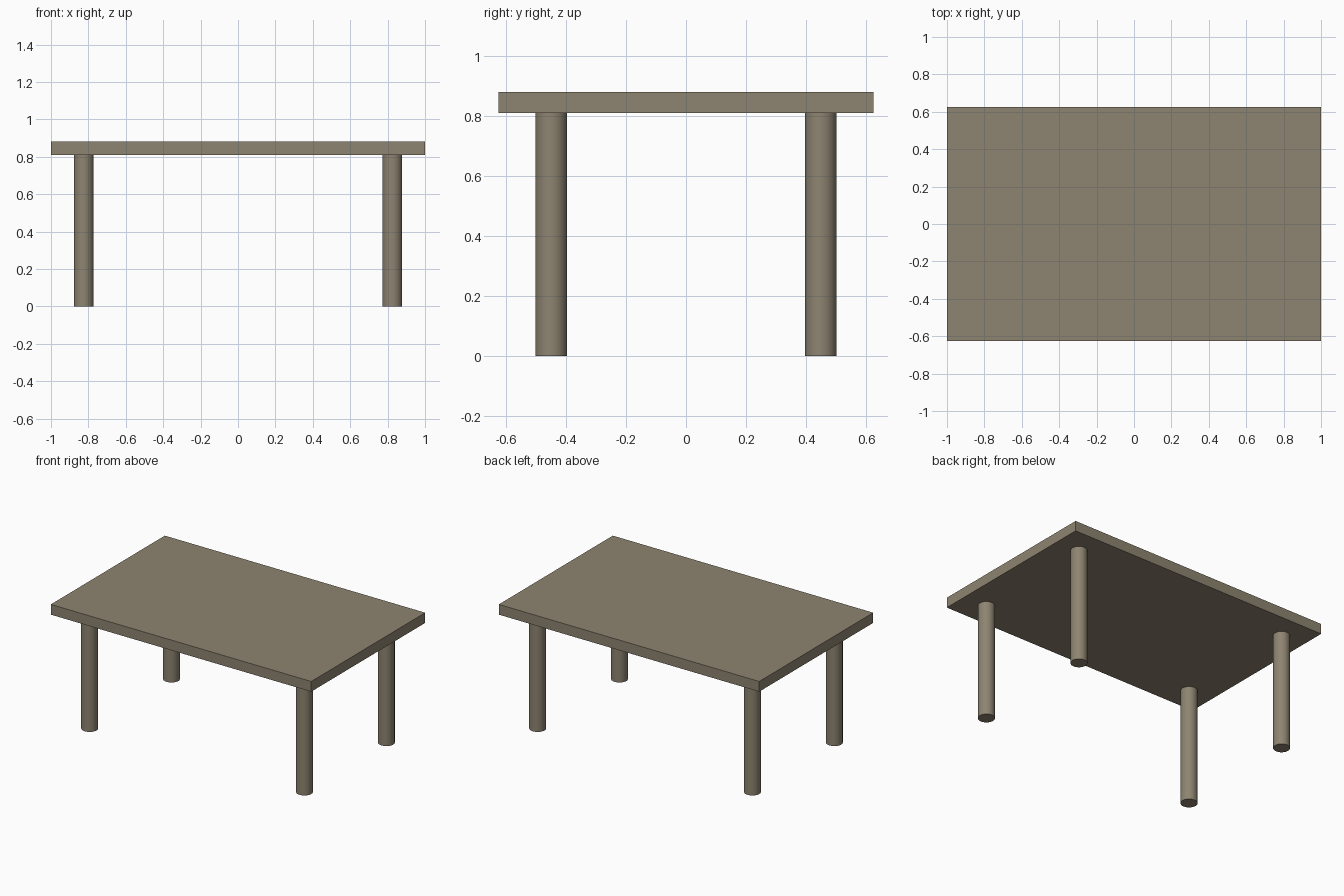
import bpy
import math

if "Cube" in bpy.data.objects:
    bpy.data.objects.remove(bpy.data.objects["Cube"])

# Single flat colour
wood = bpy.data.materials.new("grey brown wood")
wood.diffuse_color = (0.27, 0.231, 0.165, 1.0)
wood.use_nodes = True
wood.node_tree.nodes["Principled BSDF"].inputs["Base Color"].default_value = wood.diffuse_color

TOP_Z, UNDER_Z = 0.881, 0.81

# Table top slab
bpy.ops.mesh.primitive_cube_add(size=1, location=(0, 0, (TOP_Z + UNDER_Z) / 2))
top = bpy.context.object
top.name = "table_top"
top.scale = (2.0, 1.25, TOP_Z - UNDER_Z)
bpy.ops.object.transform_apply(location=False, rotation=False, scale=True)
top.data.materials.append(wood)


def leg(name, x, y):
    bpy.ops.mesh.primitive_cylinder_add(
        vertices=48, radius=0.053, depth=UNDER_Z, location=(x, y, UNDER_Z / 2))
    ob = bpy.context.object
    ob.name = name
    ob.data.materials.append(wood)
    bpy.ops.object.shade_smooth_by_angle(angle=math.radians(30))


# Four round legs
for side, x in (("left", -0.825), ("right", 0.825)):
    for end, y in (("front", -0.449), ("back", 0.449)):
        leg(f"{end}_{side}_leg", x, y)
